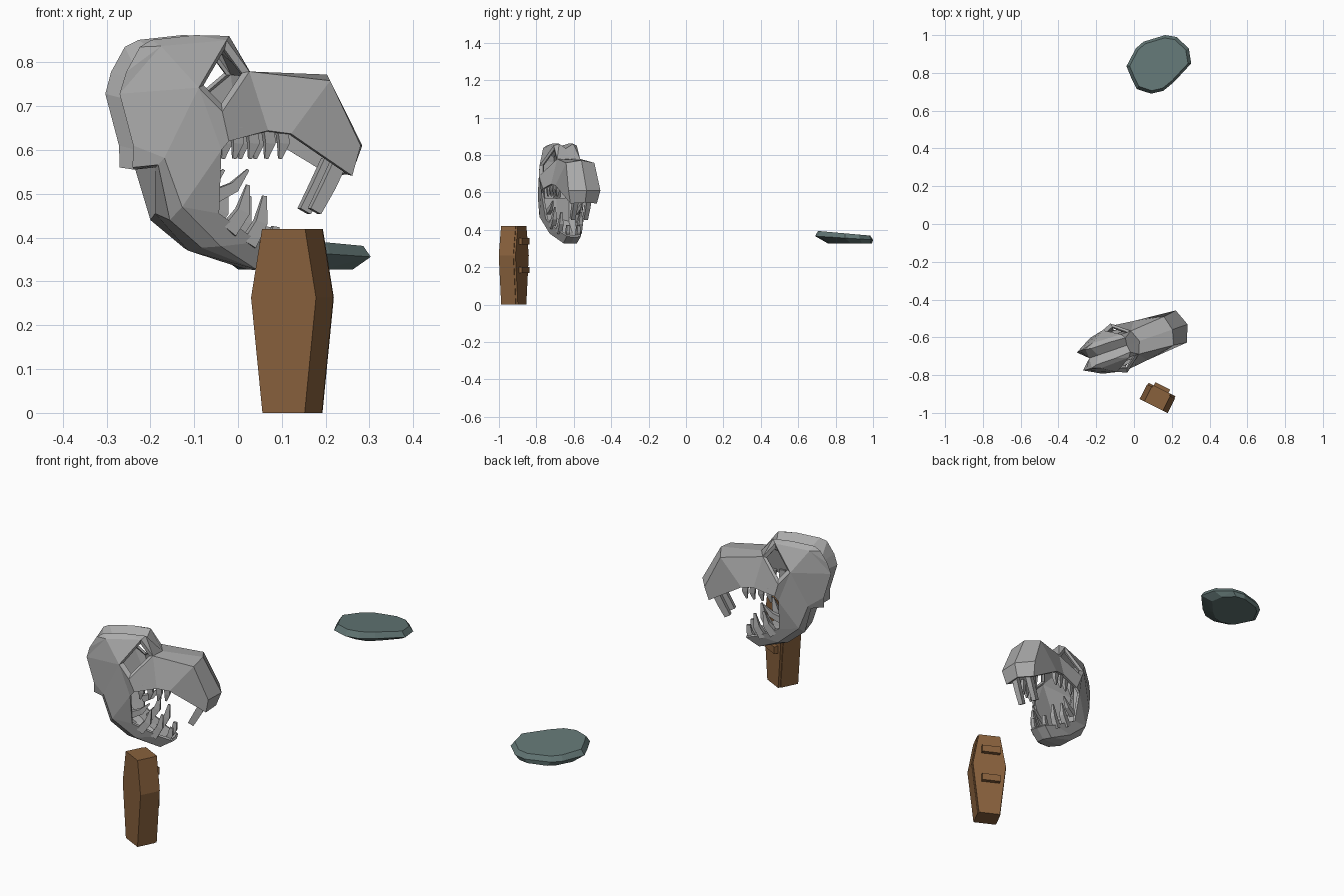
import bpy, bmesh, math
from mathutils import Vector, Matrix

if "Cube" in bpy.data.objects:
    bpy.data.objects.remove(bpy.data.objects["Cube"])


def material(name, rgb):
    m = bpy.data.materials.new(name)
    m.diffuse_color = (*rgb, 1)
    m.use_nodes = True
    m.node_tree.nodes["Principled BSDF"].inputs["Base Color"].default_value = m.diffuse_color
    return m


BONE = material("bone grey", (0.40, 0.40, 0.40))
WOOD = material("brown wood", (0.25, 0.12, 0.046))
STONE = material("dark green stone", (0.125, 0.185, 0.18))


def add_object(name, bm, mat, matrix=Matrix()):
    mesh = bpy.data.meshes.new(name)
    bm.to_mesh(mesh)
    bm.free()
    mesh.materials.append(mat)
    ob = bpy.data.objects.new(name, mesh)
    ob.matrix_world = matrix
    bpy.context.collection.objects.link(ob)
    return ob


# Skull axis: x along the snout, y sideways, mirrored across y = 0
SKULL = Matrix.Translation((0, -0.629, 0)) @ Matrix.Rotation(math.radians(19), 4, 'Z')
bm = bmesh.new()


def strip(rail_a, rail_b):
    """Loft between two rails on both sides; repeated points give triangles."""
    for i in range(len(rail_a) - 1):
        corners = []
        for p in (rail_a[i], rail_a[i + 1], rail_b[i + 1], rail_b[i]):
            if p not in corners:
                corners.append(p)
        if len(corners) > 2:
            for sign in (-1, 1):
                bm.faces.new([bm.verts.new((s, sign * w, z)) for s, w, z in corners])


# Edge rail, from the upper lip over the crest and round under the jaw
lip, tip, bridge, brow = (.25, .075, .541), (.265, .09, .61), (.195, .08, .758), (.005, .065, .779)
crest = [(-.035, .04, .86), (-.12, .045, .862), (-.225, .045, .851)]
frill = [(-.255, .053, .835), (-.288, .053, .778), (-.303, .05, .728)]
nape, nape_low, hinge_low = (-.27, .05, .61), (-.27, .045, .56), (-.222, .085, .566)
heel, keel, chin, jaw_tip = (-.188, .068, .44), (-.11, .062, .377), (.03, .038, .328), (.09, .04, .365)
edge = [lip, tip, bridge, brow, *crest, *frill, nape, nape_low, hinge_low, heel, keel, chin, jaw_tip]

# Midline profile (along, height) matching the edge rail
profile = [(.275, .545), (.30, .61), (.215, .772), (.03, .777), (-.04, .835), (-.12, .832),
           (-.20, .825), (-.25, .79), (-.25, .76), (-.247, .71), (-.245, .60), (-.25, .555),
           (-.20, .56), (-.20, .455), (-.12, .37), (.04, .326), (.095, .36)]
strip([(s, 0, z) for s, z in profile], edge)

# Side panels
eye_top, eye_low, cheek = (-.05, .065, .85), (-.085, .137, .687), (-.135, .117, .742)
temple, hinge = (-.21, .07, .837), (-.212, .10, .582)
corner, gum_1 = (-.083, .125, .60), (-.064, .122, .62)
gum_2, gum_3 = (.035, .11, .644), (.092, .105, .637)
jaw_back, jaw_side = (-.171, .105, .47), (-.07, .082, .38)
rim_1, rim_2 = (-.08, .10, .455), (.03, .06, .39)
strip([tip, bridge, brow, eye_low], [lip, gum_3, gum_2, gum_1])                        # snout
strip([brow, *crest, *frill], [brow, eye_top, eye_top] + [temple] * 4)                 # crest side
strip([eye_top, temple, frill[2], nape, nape_low], [cheek] * 3 + [hinge, hinge_low])   # temple
strip([eye_low, cheek, hinge, hinge_low], [gum_1, corner, jaw_back, heel])             # cheek
strip([corner, rim_1, rim_2, jaw_tip], [jaw_back, jaw_back, jaw_side, chin])           # jaw side
strip([jaw_back, jaw_side, chin], [heel, keel, chin])                                  # jaw underside

# Recessed rim around each eye opening
socket = [brow, eye_top, cheek, eye_low]
centre = sum((Vector(p) for p in socket), Vector()) / 4
inner = [tuple(Vector(p).lerp(centre, .24) - Vector((0, .010, 0))) for p in socket]
strip(socket + socket[:1], inner + inner[:1])

bmesh.ops.remove_doubles(bm, verts=bm.verts, dist=.0005)
bmesh.ops.recalc_face_normals(bm, faces=bm.faces)
bm.normal_update()
if max(bm.faces, key=lambda f: f.calc_center_median().z).normal.z < 0:
    bmesh.ops.reverse_faces(bm, faces=bm.faces)
skull = add_object("skull", bm, BONE, SKULL)
solid = skull.modifiers.new("bone thickness", 'SOLIDIFY')
solid.thickness = 0.012
solid.offset = -1


# Teeth: four-sided rings swept along a path in the (along, height) plane
def tooth(name, path, radii, w):
    for side, sign in (("right", -1), ("left", 1)):
        bm = bmesh.new()
        rings = []
        for i, (s, z) in enumerate(path):
            a, b = path[max(i - 1, 0)], path[min(i + 1, len(path) - 1)]
            t = Vector((b[0] - a[0], 0, b[1] - a[1])).normalized()
            n, y = Vector((-t.z, 0, t.x)), Vector((0, .8, 0))
            o = Vector((s, sign * w, z))
            rings.append([bm.verts.new(o + radii[i] * (n * u + y * v))
                          for u, v in ((1, 1), (-1, 1), (-1, -1), (1, -1))])
        for p, q in zip(rings, rings[1:]):
            for i in range(4):
                bm.faces.new((p[i], p[(i + 1) % 4], q[(i + 1) % 4], q[i]))
        bm.faces.new(rings[0])
        bm.faces.new(rings[-1])
        bmesh.ops.recalc_face_normals(bm, faces=bm.faces)
        add_object(name + "_" + side, bm, BONE, SKULL)


for i, (s, w) in enumerate(((-.04, .10), (0, .095), (.04, .092), (.075, .088))):
    tooth("upper_tooth_%d" % i, [(s, .65), (s + .004, .615), (s - .004, .58)], [.013, .012, .004], w)
tooth("front_fang", [(.232, .575), (.205, .52), (.172, .46)], [.016, .016, .014], .036)
tooth("rear_lower_tooth", [(-.085, .495), (-.04, .515), (-.005, .555)], [.015, .012, .003], .085)
tooth("mid_lower_tooth", [(-.05, .415), (-.015, .46), (-.002, .52)], [.018, .015, .004], .075)
tooth("long_lower_tooth", [(.005, .385), (.035, .435), (.045, .495)], [.017, .014, .005], .055)
tooth("tip_lower_tooth", [(.06, .365), (.075, .39), (.08, .425)], [.013, .012, .008], .03)

# Coffin: six-sided outline extruded front to back, thin lid and handles behind
COFFIN = Matrix.Translation((.126, -.92, 0)) @ Matrix.Rotation(math.radians(-26.8), 4, 'Z')


def coffin_slab(name, grow, y0, y1):
    half = [(.054, 0), (.083, .263), (.055, .42)]
    pts = [(x + grow, z) for x, z in half] + [(-x - grow, z) for x, z in half[::-1]]
    bm = bmesh.new()
    a = [bm.verts.new((x, y0, z)) for x, z in pts]
    b = [bm.verts.new((x, y1, z)) for x, z in pts]
    bm.faces.new(a)
    bm.faces.new(b[::-1])
    for i in range(6):
        j = (i + 1) % 6
        bm.faces.new((a[i], b[i], b[j], a[j]))
    bmesh.ops.recalc_face_normals(bm, faces=bm.faces)
    add_object(name, bm, WOOD, COFFIN)


coffin_slab("coffin_body", 0, -.049, .038)
coffin_slab("coffin_lid", -.004, .038, .049)

for name, z in (("upper_handle", .338), ("lower_handle", .185)):
    bm = bmesh.new()
    bmesh.ops.create_cube(bm, size=1, matrix=Matrix.Translation((-.005, .055, z))
                          @ Matrix.Diagonal((.088, .026, .034, 1)))
    add_object(name, bm, WOOD, COFFIN)

# Stone: flat faceted slab wrapped around an irregular outline
outline = [(-.04, .835), (.01, .93), (.05, .965), (.165, 1.0), (.225, .99), (.29, .93),
           (.303, .85), (.21, .75), (.155, .705), (.09, .69), (.015, .715), (-.015, .775)]
bm = bmesh.new()
mid = Vector((.13, .85))
for x, y in outline:
    p = Vector((x, y))
    lift = (.85 - y) * .08
    bm.verts.new((x, y, .356 + lift * .8))
    for scale, z, shift in ((.9, .381 + lift, 0), (.76, .327, .03)):
        q = mid + (p - mid) * scale
        bm.verts.new((q.x, min(q.y + shift, 1.0), z))
bmesh.ops.convex_hull(bm, input=bm.verts)
bmesh.ops.delete(bm, geom=[v for v in bm.verts if not v.link_faces], context='VERTS')
bmesh.ops.recalc_face_normals(bm, faces=bm.faces)
add_object("stone", bm, STONE)
